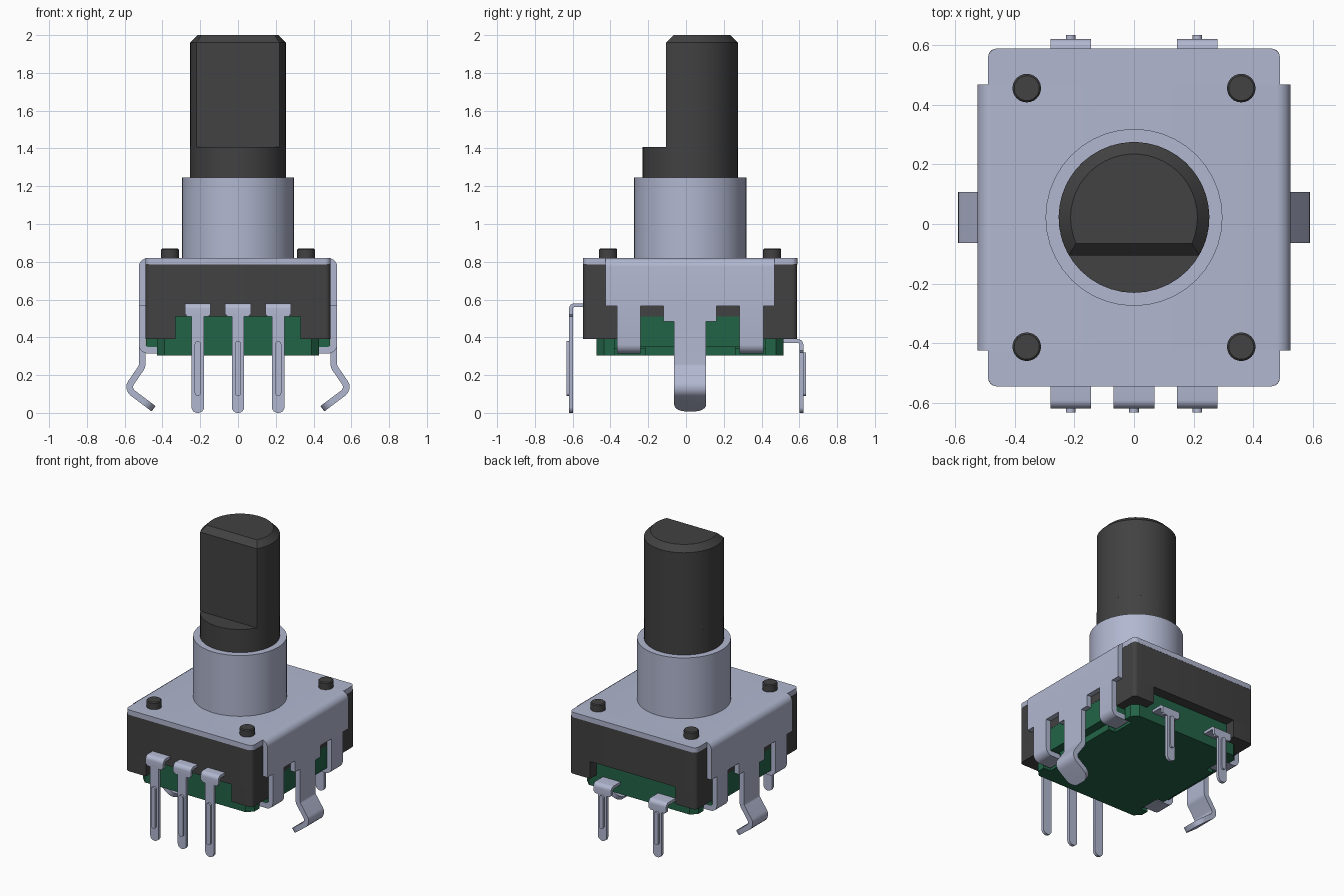
import bpy, bmesh, math
from mathutils import Vector

if "Cube" in bpy.data.objects:
    bpy.data.objects.remove(bpy.data.objects["Cube"], do_unlink=True)

C = 0.022      # y of the shaft axis
T = 0.035      # sheet metal thickness


def material(name, rgb):
    m = bpy.data.materials.new(name)
    m.use_nodes = True
    m.diffuse_color = (*rgb, 1)
    bsdf = next(n for n in m.node_tree.nodes if n.type == 'BSDF_PRINCIPLED')
    bsdf.inputs["Base Color"].default_value = (*rgb, 1)
    return m


METAL = material("pale steel", (0.44, 0.475, 0.63))
BLACK = material("black plastic", (0.054, 0.054, 0.054))
GREEN = material("green plastic", (0.016, 0.125, 0.062))


def fillet(pts, r, only=None, closed=True, seg=4):
    """Round the corners of a 2D outline or path."""
    out, n = [], len(pts)
    for i, p in enumerate(pts):
        p = Vector(p)
        if (not closed and i in (0, n - 1)) or (only is not None and i not in only):
            out.append(tuple(p))
            continue
        a = (Vector(pts[i - 1]) - p).normalized()
        b = (Vector(pts[(i + 1) % n]) - p).normalized()
        half = a.angle(b) / 2
        d = r / math.tan(half)
        mid = p + (a + b).normalized() * r / math.sin(half)
        u, v = p + a * d - mid, p + b * d - mid
        for k in range(seg + 1):
            # chord points pushed out to the arc
            w = u.lerp(v, k / seg).normalized() * r
            out.append(tuple(mid + w))
    return out


def ribbon(path, t):
    """Outline of a strip of thickness t along a 2D path."""
    left, right = [], []
    P = [Vector(p) for p in path]
    for i, p in enumerate(P):
        d0 = (p - P[i - 1]).normalized() if i else (P[1] - p).normalized()
        d1 = (P[i + 1] - p).normalized() if i < len(P) - 1 else d0
        nrm = Vector((-d0.y - d1.y, d0.x + d1.x)).normalized()
        off = nrm * (t / 2) / max(0.3, nrm.dot(Vector((-d0.y, d0.x))))
        left.append(tuple(p + off))
        right.append(tuple(p - off))
    return left + right[::-1]


def prism(name, pts, axis, lo, hi, mat, top_bevel=0, tip_round=0):
    """Extrude a 2D outline along an axis, optionally easing its end."""
    place = {'x': lambda a, b, t: (t, a, b),
             'y': lambda a, b, t: (a, t, b),
             'z': lambda a, b, t: (a, b, t)}[axis]
    bm = bmesh.new()
    n = len(pts)
    low = [bm.verts.new(place(*p, lo)) for p in pts]
    high = [bm.verts.new(place(*p, hi)) for p in pts]
    bm.faces.new(low)
    bm.faces.new(high)
    for i in range(n):
        j = (i + 1) % n
        bm.faces.new((low[i], low[j], high[j], high[i]))
    bmesh.ops.recalc_face_normals(bm, faces=bm.faces[:])
    if top_bevel:
        edges = [e for e in bm.edges if all(v in high for v in e.verts)]
        bmesh.ops.bevel(bm, geom=edges, offset=top_bevel, segments=1, affect='EDGES')
    if tip_round:
        m = n // 2
        edges = [bm.edges.get((r[m - 1], r[m])) for r in (low, high)]
        bmesh.ops.bevel(bm, geom=edges, offset=tip_round, segments=6,
                        profile=0.5, affect='EDGES')
    me = bpy.data.meshes.new(name)
    bm.to_mesh(me)
    bm.free()
    me.materials.append(mat)
    ob = bpy.data.objects.new(name, me)
    bpy.context.collection.objects.link(ob)
    bpy.ops.object.select_all(action='DESELECT')
    ob.select_set(True)
    bpy.context.view_layer.objects.active = ob
    bpy.ops.object.shade_smooth_by_angle(angle=math.radians(30))
    return ob


def rect(a0, a1, b0, b1):
    return [(a0, b0), (a1, b0), (a1, b1), (a0, b1)]


def circle(x, y, r, n=40, a0=0, a1=math.tau):
    full = a1 - a0 > 6.28
    return [(x + r * math.cos(a0 + (a1 - a0) * i / (n if full else n - 1)),
             y + r * math.sin(a0 + (a1 - a0) * i / (n if full else n - 1))) for i in range(n)]


# Black housing with four corner feet
prism("housing", fillet(rect(-.489, .489, C - .566, C + .566), .025), 'z', .51, .787, BLACK)
for sx, side in ((1, "left"), (-1, "right")):
    for sy, end in ((-1, "front"), (1, "back")):
        foot = [(sx * .33, C + sy * .387), (sx * .489, C + sy * .387),
                (sx * .489, C + sy * .566), (sx * .33, C + sy * .566)]
        prism(f"housing_foot_{end}_{side}", fillet(foot, .025, [2]), 'z', .39, .512, BLACK)

# Green base: wide upper layer and a notched lower slab
prism("base_upper", rect(-.488, .488, C - .386, C + .386), 'z', .35, .512, GREEN)
prism("base_core", rect(-.39, .39, C - .495, C + .495), 'z', .34, .512, GREEN)
quarter = [(.43, .24), (.375, .24), (.375, .40), (.43, .40), (.43, .455), (.39, .495)]
half = [(x, -y) for x, y in quarter[::-1]] + quarter
slab = [(x, C + y) for x, y in half] + [(-x, C + y) for x, y in half[::-1]]
prism("base_slab", slab, 'z', .305, .39, GREEN)

# Steel cover: folded channel plus front and back plates
fold = fillet([(.5075, .565), (.5075, .8025), (-.5075, .8025), (-.5075, .565)],
              .03, closed=False)
prism("cover", ribbon(fold, T), 'y', C - .447, C + .447, METAL)
for sy, end in ((-1, "front"), (1, "back")):
    plate = [(-.49, C + sy * .447), (.49, C + sy * .447),
             (.49, C + sy * .567), (-.49, C + sy * .567)]
    prism(f"cover_{end}_edge", fillet(plate, .03, [2, 3]), 'z', .785, .82, METAL)

# Clamp tabs and spring legs on both sides
for s, side in ((1, "left"), (-1, "right")):
    tab = fillet([(.5075, .57), (.5075, .332), (.385, .332)], .03, closed=False)
    tab = [(s * x, z) for x, z in tab]
    for sy, end in ((-1, "front"), (1, "back")):
        a, b = sorted((C + sy * .262, C + sy * .387))
        prism(f"clamp_tab_{end}_{side}", ribbon(tab, T), 'y', a, b, METAL)
    x0, x1 = sorted((s * .49, s * .525))
    step = [(C - .14, .566), (C - .14, .485), (C + .14, .485), (C + .14, .566)]
    prism(f"leg_shoulder_{side}", step, 'x', x0, x1, METAL)
    leg = fillet([(.5075, .49), (.5075, .245), (.588, .128), (.447, .022)],
                 .04, closed=False)
    leg = [(s * x, z) for x, z in leg]
    prism(f"spring_leg_{side}", ribbon(leg, T), 'y', C - .085, C + .085, METAL,
          tip_round=.06)


# Contact pins: bent shoulder, flat blade and raised rib
def pin(name, x, sy, y_in, y_mid, z_top, rib_top):
    hook = fillet([(y_in, z_top - .01), (y_mid, z_top - .01), (y_mid, z_top - .06)],
                  .018, closed=False)
    prism(name + "_shoulder", ribbon(hook, .02), 'x', x - .068, x + .068, METAL)
    z = z_top - .055
    blade = [(x - .068, z), (x - .055, z - .016), (x - .033, z - .016), (x - .033, 0),
             (x + .033, 0), (x + .033, z - .016), (x + .055, z - .016), (x + .068, z)]
    a, b = sorted((y_mid - sy * .01, y_mid + sy * .01))
    prism(name + "_blade", fillet(blade, .03, [3, 4]), 'y', a, b, METAL)
    a, b = sorted((y_mid, y_mid + sy * .024))
    prism(name + "_rib", fillet(rect(x - .016, x + .016, .09, rib_top), .015),
          'y', a, b, METAL)


for i, x in enumerate((-.213, 0, .213)):
    pin(f"front_pin_{i + 1}", x, -1, -.50, -.609, .58, .38)
for i, x in enumerate((-.213, .213)):
    pin(f"back_pin_{i + 1}", x, 1, .48, .611, .39, .32)

# Rivet pegs on the cover
for i, (sx, sy) in enumerate(((-1, -1), (1, -1), (-1, 1), (1, 1))):
    prism(f"peg_{i + 1}", circle(sx * .36, C + sy * .434, .048, 24), 'z', .78, .87,
          BLACK, top_bevel=.006)

# Bushing and D-cut shaft
prism("bushing", circle(0, C, .297), 'z', .81, 1.245, METAL)
prism("shaft_lower", circle(0, C, .253), 'z', 1.2, 1.407, BLACK)
cut = math.asin(-.127 / .253)
prism("shaft_upper", circle(0, C, .253, 32, cut, math.pi - cut), 'z', 1.407, 2.0,
      BLACK, top_bevel=.04)
